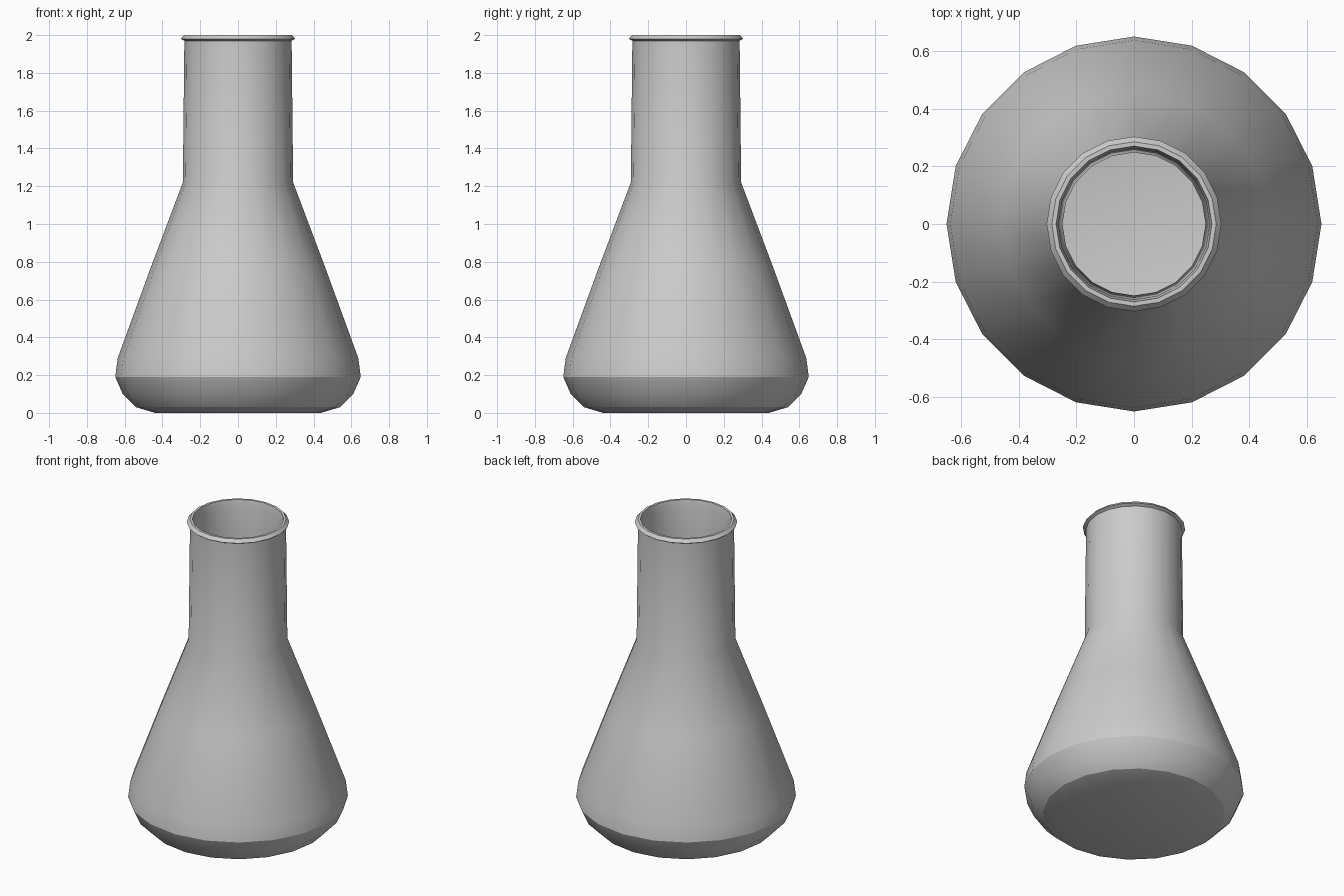
import bpy, bmesh, math

if "Cube" in bpy.data.objects:
    bpy.data.objects.remove(bpy.data.objects["Cube"])

SIDES = 20

# Outer wall from base up to lip, then inner wall back down to the inside floor
outer = [(0.44, 0.0), (0.54, 0.03), (0.61, 0.10), (0.65, 0.19), (0.637, 0.29),
         (0.46, 0.775), (0.292, 1.22), (0.284, 1.97), (0.303, 1.98), (0.285, 2.0)]
inner = [(0.27, 2.0), (0.262, 1.96), (0.248, 1.22), (0.42, 0.775), (0.597, 0.29),
         (0.61, 0.19), (0.575, 0.12), (0.51, 0.06), (0.43, 0.03)]


def lathe(name, profile):
    bm = bmesh.new()
    rings = []
    for r, z in profile:
        rings.append([bm.verts.new((r * math.cos(2 * math.pi * i / SIDES),
                                    r * math.sin(2 * math.pi * i / SIDES), z))
                      for i in range(SIDES)])
    for a, b in zip(rings, rings[1:]):
        for i in range(SIDES):
            j = (i + 1) % SIDES
            bm.faces.new((a[i], a[j], b[j], b[i]))
    bm.faces.new(rings[0][::-1])
    bm.faces.new(rings[-1])
    bmesh.ops.recalc_face_normals(bm, faces=bm.faces)
    mesh = bpy.data.meshes.new(name)
    bm.to_mesh(mesh)
    bm.free()
    ob = bpy.data.objects.new(name, mesh)
    bpy.context.collection.objects.link(ob)
    return ob


# Conical flask
flask = lathe("conical_flask", outer + inner)
bpy.context.view_layer.objects.active = flask
flask.select_set(True)
bpy.ops.object.shade_smooth_by_angle(angle=math.radians(27))
